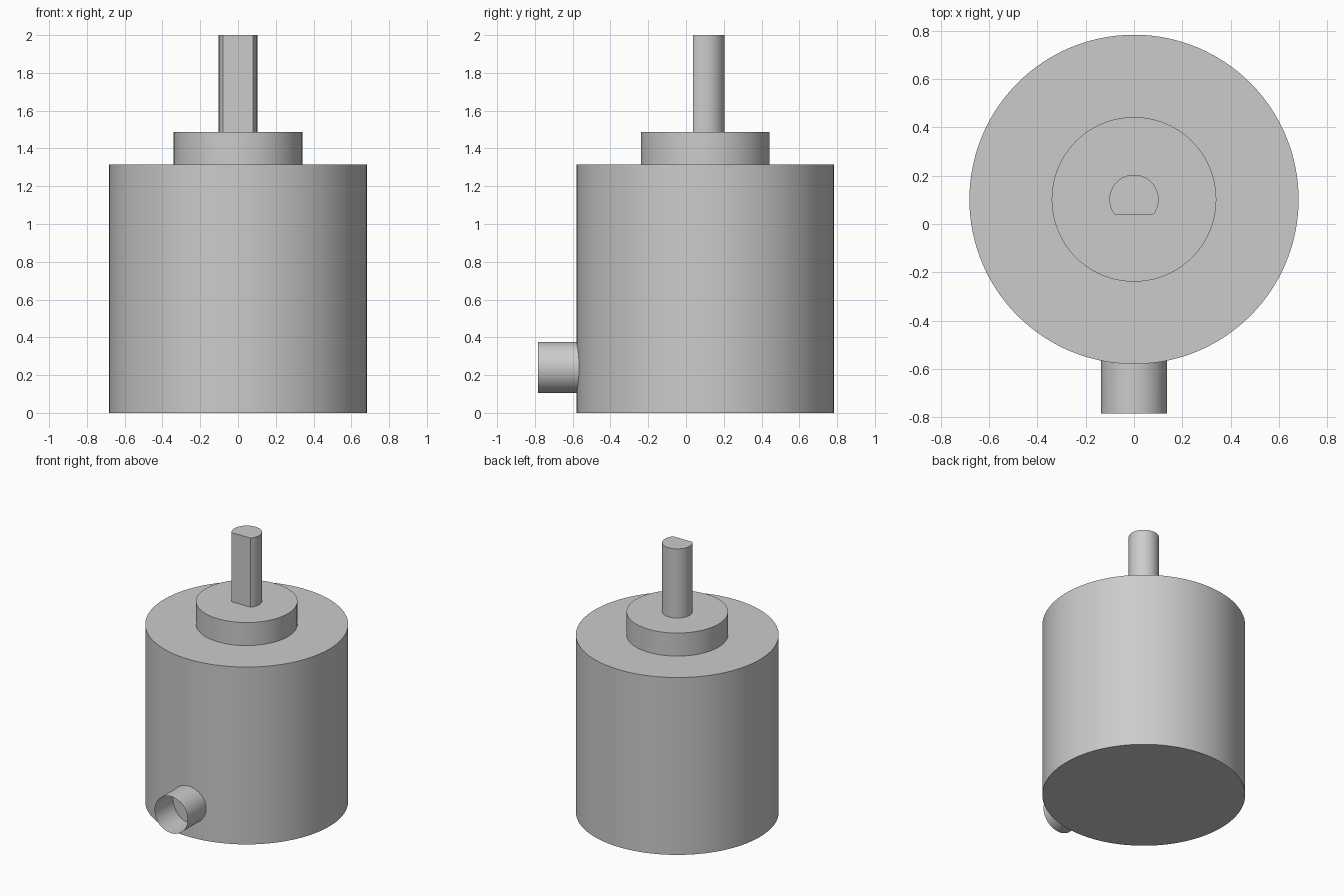
import bpy, bmesh, math

cube = bpy.data.objects.get("Cube")
if cube:
    bpy.data.objects.remove(cube, do_unlink=True)

AXIS_Y = 0.102
BODY_R = 0.682
SHAFT_R = 0.102
PORT_R = 0.136
PORT_Z = 0.24

grey = bpy.data.materials.new("plain grey")
grey.use_nodes = True
colour = (0.6, 0.6, 0.6, 1)
grey.diffuse_color = colour
grey.node_tree.nodes["Principled BSDF"].inputs["Base Color"].default_value = colour


def finish(name, bm):
    mesh = bpy.data.meshes.new(name)
    bm.to_mesh(mesh)
    bm.free()
    mesh.materials.append(grey)
    obj = bpy.data.objects.new(name, mesh)
    bpy.context.collection.objects.link(obj)
    bpy.ops.object.select_all(action="DESELECT")
    obj.select_set(True)
    bpy.context.view_layer.objects.active = obj
    bpy.ops.object.shade_smooth_by_angle(angle=math.radians(30))
    return obj


def arc(radius, start, end, steps):
    angles = [start + (end - start) * i / steps for i in range(steps + 1)]
    return [(radius * math.cos(a), radius * math.sin(a)) for a in angles]


def upright_solid(name, outline, bottom, top):
    bm = bmesh.new()
    base = bm.faces.new([bm.verts.new((x, y + AXIS_Y, bottom)) for x, y in outline])
    raised = bmesh.ops.extrude_face_region(bm, geom=[base], use_keep_orig=True)["geom"]
    for v in raised:
        if isinstance(v, bmesh.types.BMVert):
            v.co.z = top
    bmesh.ops.recalc_face_normals(bm, faces=bm.faces)
    return finish(name, bm)


# Main drum and the raised collar on top
upright_solid("body", arc(BODY_R, 0, math.tau, 128)[:-1], 0, 1.316)
upright_solid("collar", arc(BODY_R / 2, 0, math.tau, 96)[:-1], 1.31, 1.487)

# Shaft with a D-shaped section, flat towards the front
flat = math.asin(0.065 / SHAFT_R)
upright_solid("shaft", arc(SHAFT_R, -flat, math.pi + flat, 64), 1.48, 2.0)

# Open, thin-walled side port, trimmed to the curve of the drum
bm = bmesh.new()
rim, root = [], []
for x, z in arc(PORT_R, 0, math.tau, 64)[:-1]:
    rim.append(bm.verts.new((x, -0.784, z + PORT_Z)))
    root.append(bm.verts.new((x, AXIS_Y - math.sqrt(BODY_R ** 2 - x ** 2), z + PORT_Z)))
for i in range(len(rim)):
    j = (i + 1) % len(rim)
    bm.faces.new((rim[i], rim[j], root[j], root[i]))
finish("side_port", bm)
